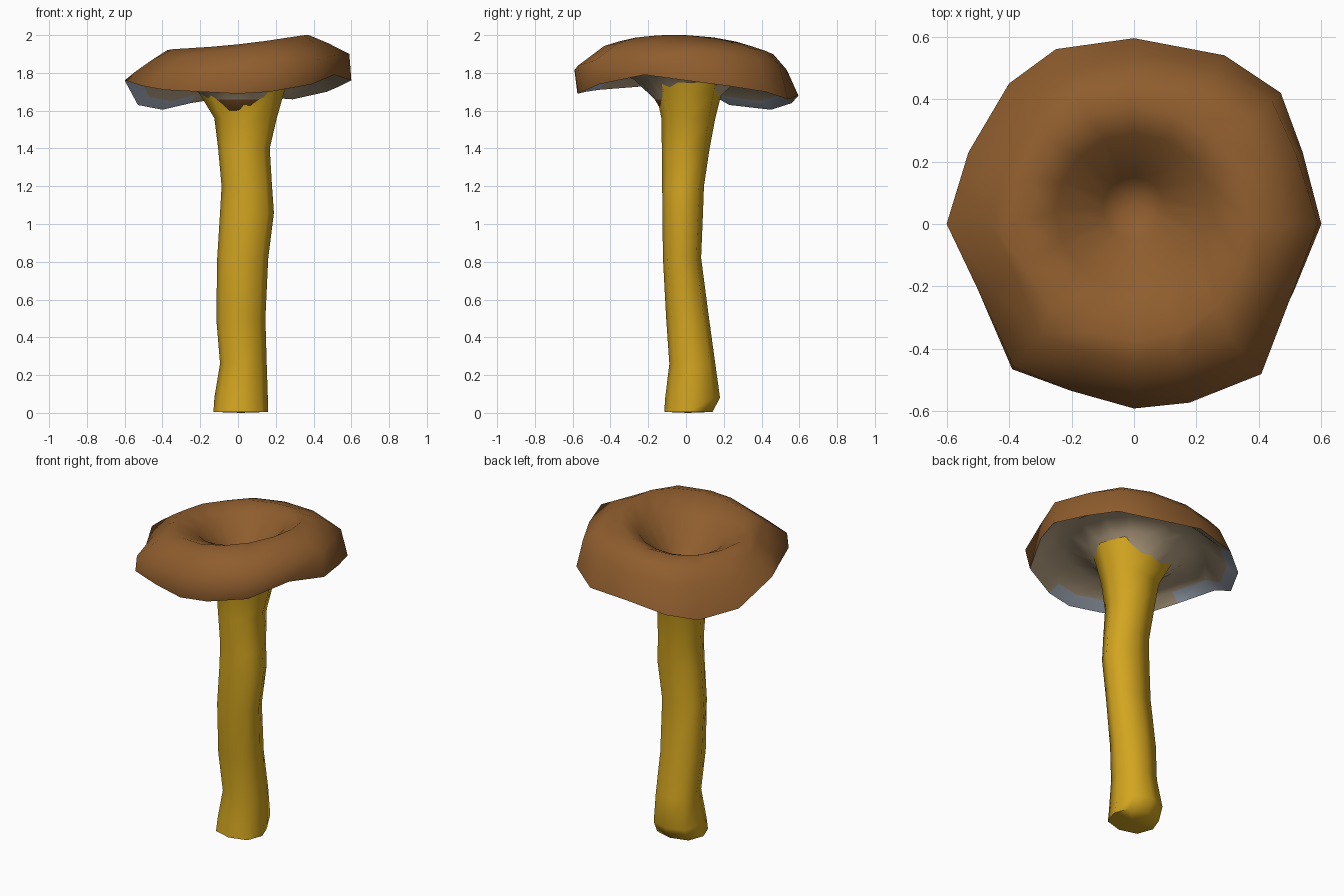
import bpy, bmesh, math
from math import cos, sin, pi

if "Cube" in bpy.data.objects:
    bpy.data.objects.remove(bpy.data.objects["Cube"])


def material(name, color):
    m = bpy.data.materials.new(name)
    m.diffuse_color = (*color, 1)
    m.use_nodes = True
    m.node_tree.nodes["Principled BSDF"].inputs["Base Color"].default_value = m.diffuse_color
    return m


brown = material("cap_brown", (0.275, 0.11, 0.027))
beige = material("gill_beige", (0.50, 0.385, 0.245))
grey = material("rim_blue_grey", (0.43, 0.485, 0.57))
yellow = material("stem_yellow", (0.65, 0.376, 0.014))


def loft(name, rings, mats, mat_of=lambda band, i: 0, start=None, end=None):
    """Skin a list of equal-length rings; start/end are optional pole points."""
    bm = bmesh.new()
    loops = [[bm.verts.new(p) for p in r] for r in rings]
    n = len(loops[0])
    for b, (lo, hi) in enumerate(zip(loops, loops[1:])):
        for i in range(n):
            j = (i + 1) % n
            f = bm.faces.new((lo[i], lo[j], hi[j], hi[i]))
            f.material_index = mat_of(b, i)
    for pole, loop in ((start, loops[0]), (end, loops[-1])):
        if pole:
            v = bm.verts.new(pole)
            for i in range(n):
                bm.faces.new((loop[i], loop[(i + 1) % n], v))
    bmesh.ops.recalc_face_normals(bm, faces=bm.faces)
    me = bpy.data.meshes.new(name)
    bm.to_mesh(me)
    bm.free()
    for m in mats:
        me.materials.append(m)
    ob = bpy.data.objects.new(name, me)
    bpy.context.collection.objects.link(ob)
    bpy.ops.object.select_all(action='DESELECT')
    ob.select_set(True)
    bpy.context.view_layer.objects.active = ob
    bpy.ops.object.shade_smooth_by_angle(angle=math.radians(70))
    return ob


# Stem: uneven octagonal sections (z, left, right, front, back)
sections = [
    (0.005, -.13, .16, -.115, .14), (0.08, -.125, .158, -.11, .18),
    (0.26, -.095, .152, -.088, .155), (0.50, -.115, .145, -.105, .122),
    (0.82, -.11, .16, -.122, .08), (1.06, -.095, .19, -.125, .09),
    (1.20, -.087, .18, -.126, .095), (1.40, -.105, .168, -.128, .125),
    (1.56, -.125, .205, -.13, .155), (1.70, -.21, .245, -.16, .19),
    (1.75, -.235, .262, -.175, .20),
]


def section(z, l, r, f, b):
    cx, cy, rx, ry = (l + r) / 2, (f + b) / 2, (r - l) / 2, (b - f) / 2
    pts = []
    for i in range(8):
        k = 1.07 if i % 2 else 1.0      # slightly square corners
        pts.append((cx + k * rx * cos(i * pi / 4), cy + k * ry * sin(i * pi / 4), z))
    return pts


loft("stem", [section(*s) for s in sections], [yellow], start=(0.015, 0.01, 0.0))

# Cap: wavy rim, going round from the right side
rim = [(.60, 0, 1.76), (.54, .23, 1.73), (.47, .42, 1.70), (.29, .54, 1.66),
       (0, .595, 1.68), (-.25, .56, 1.64), (-.40, .45, 1.605), (-.53, .23, 1.63),
       (-.60, 0, 1.76), (-.50, -.21, 1.73), (-.39, -.465, 1.71), (-.20, -.53, 1.70),
       (0, -.575, 1.69), (.17, -.55, 1.70), (.39, -.46, 1.74), (.51, -.22, 1.79)]
angles = [i * pi / 8 for i in range(16)]


def ring(rx, ry, z, tilt=0.0, cx=0.0, cy=0.0, tilt_y=0.0, saddle=0.0):
    return [(cx + rx * cos(a), cy + ry * sin(a),
             z + tilt * cos(a) + tilt_y * sin(a) + saddle * cos(2 * a)) for a in angles]


# Bulge sits further out at the front right than at the back left
bulge, shoulder, lip = [], [], []
for (x, y, z), a in zip(rim, angles):
    s = 0.94 + 0.06 * cos(a + pi / 4) + (0.045 if sin(a) < -0.6 else 0)
    bulge.append((x * s, y * s, 1.835 + 0.045 * cos(a) + 0.02 * cos(2 * a)))
    s = 0.78 + 0.02 * cos(a)
    shoulder.append((x * s, y * s, 1.912 + .044 * cos(a) - .015 * sin(a)))
    lip.append((x * .89, y * .89, z + .045))

cap_rings = [
    ring(.13, .13, 1.60, cx=.01),                     # foot of the funnel
    ring(.172, .166, 1.66, cx=.01),                   # brown edge round the stem
    ring(.275, .275, 1.765, .01, cx=-.01),            # underside slope
    ring(.42, .42, 1.82, .03),                        # underside hollow
    lip, rim, bulge, shoulder,
    ring(.375, .375, 1.948, .04, tilt_y=-.015, saddle=.012),   # crown
    ring(.25, .25, 1.885, .03, cy=.04),               # funnel
    ring(.10, .10, 1.72, .01, cy=.05),
]


def cap_color(band, i):
    if band == 0 or band > 4:
        return 0                                      # brown
    if band == 4 and (5 <= i <= 8 or 10 <= i <= 12):
        return 2                                      # blue grey lip
    return 1                                          # beige


loft("cap", cap_rings, [brown, beige, grey], cap_color,
     start=(0.01, 0.01, 1.57), end=(0, 0.07, 1.64))
